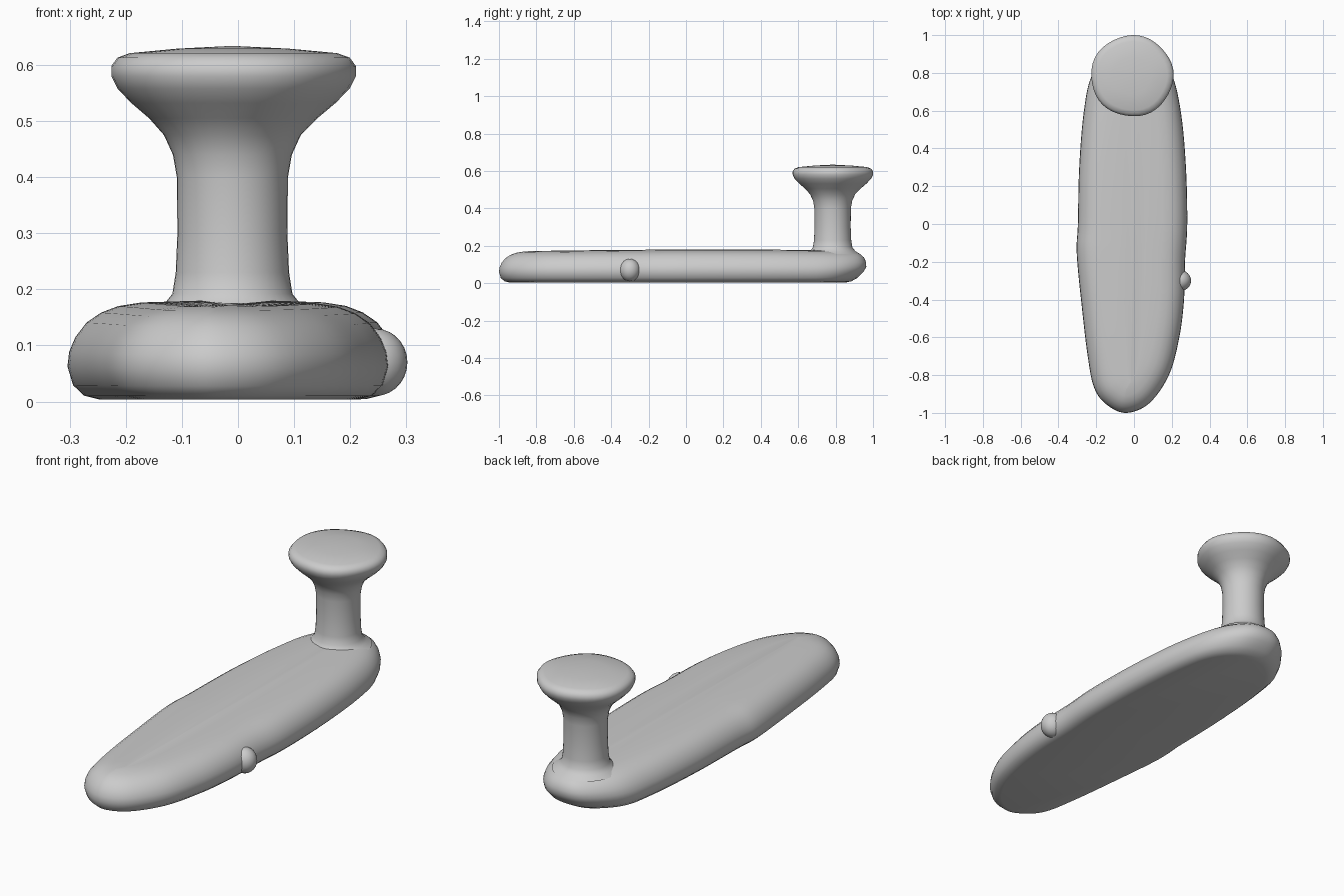
import bpy, bmesh, math
from mathutils import Vector

cube = bpy.data.objects.get("Cube")
if cube:
    bpy.data.objects.remove(cube, do_unlink=True)

grey = bpy.data.materials.new("plain grey")
grey.use_nodes = True
colour = (0.6, 0.6, 0.6, 1)
grey.diffuse_color = colour
grey.node_tree.nodes["Principled BSDF"].inputs["Base Color"].default_value = colour


def finish(name, bm):
    bmesh.ops.recalc_face_normals(bm, faces=bm.faces)
    mesh = bpy.data.meshes.new(name)
    bm.to_mesh(mesh)
    bm.free()
    mesh.materials.append(grey)
    obj = bpy.data.objects.new(name, mesh)
    bpy.context.collection.objects.link(obj)
    bpy.ops.object.select_all(action='DESELECT')
    obj.select_set(True)
    bpy.context.view_layer.objects.active = obj
    bpy.ops.object.shade_smooth_by_angle(angle=math.radians(50))
    return obj


def smooth_loop(points, steps):
    """Closed Catmull-Rom curve through the points."""
    pts, out = [Vector(p) for p in points], []
    n = len(pts)
    for i in range(n):
        a, b, c, d = (pts[(i + k - 1) % n] for k in range(4))
        for s in range(steps):
            t = s / steps
            out.append(0.5 * (2 * b + (c - a) * t + (2 * a - 5 * b + 4 * c - d) * t ** 2
                              + (3 * b - a - 3 * c + d) * t ** 3))
    return out


def bridge(bm, low, high):
    n = len(low)
    for i in range(n):
        j = (i + 1) % n
        bm.faces.new((low[i], low[j], high[j], high[i]))


# Long rounded base: the outline is inset at each level
outline = smooth_loop([
    (-.04, -1), (.08, -.95), (.185, -.8), (.24, -.6), (.265, -.4), (.27, -.2),
    (.282, 0), (.275, .3), (.25, .58), (.2, .8), (.11, .93), (0, .97),
    (-.11, .94), (-.22, .8), (-.265, .6), (-.29, .3), (-.297, 0), (-.303, -.16),
    (-.275, -.45), (-.245, -.7), (-.21, -.87), (-.14, -.96)], 6)
levels = [(.004, .055), (.01, .03), (.028, .01), (.06, 0), (.085, .003), (.11, .014),
          (.135, .034), (.152, .06), (.163, .09), (.169, .13)]
bm = bmesh.new()
rings = []
count = len(outline)
for z, inset in levels:
    ring = []
    for i, p in enumerate(outline):
        tangent = (outline[(i + 1) % count] - outline[i - 1]).normalized()
        q = p + Vector((-tangent.y, tangent.x)) * inset
        # The back end tucks in underneath
        back = max(0, (p.y - .7) / .27)
        q.y -= back * .7 * max(0, .09 - z)
        if z > .09:
            q.y += back * .35 * (z - .09)
        crown = .008 * (1 - (q.y - .15) ** 2) * z / .17
        ring.append(bm.verts.new((q.x, q.y, z + crown)))
    if rings:
        bridge(bm, rings[-1], ring)
    rings.append(ring)
bm.faces.new(rings[0])
# Gently crowned top, closed along the spine
inner = [bm.verts.new((v.co.x * .4, v.co.y * .96, v.co.z + .003)) for v in rings[-1]]
bridge(bm, rings[-1], inner)
bm.faces.new(inner)
finish("base", bm)

# Flared post and mushroom head turned around one axis
profile = [(.15, .155), (.123, .172), (.107, .192), (.101, .23), (.098, .3), (.099, .4),
           (.106, .44), (.122, .475), (.15, .505), (.182, .532), (.207, .558),
           (.218, .58), (.218, .598), (.207, .613), (.185, .621), (.1, .629)]
bm = bmesh.new()
previous = None
sides = 40
for r, z in profile:
    ring = []
    for i in range(sides):
        a = math.tau * i / sides
        wobble = 1 + (.012 * math.sin(5 * a + 1) if z > .5 else 0)
        ring.append(bm.verts.new((-.01 + r * wobble * math.cos(a),
                                  .784 + r * wobble * math.sin(a) * .985, z)))
    if previous:
        bridge(bm, previous, ring)
    previous = ring
tip = bm.verts.new((-.01, .784, .634))
for i in range(sides):
    bm.faces.new((previous[i], previous[(i + 1) % sides], tip))
finish("post_and_knob", bm)

# Small bump on the left edge
bm = bmesh.new()
bmesh.ops.create_uvsphere(bm, u_segments=24, v_segments=14, radius=1)
for v in bm.verts:
    v.co = Vector((.245 + v.co.x * .057, -.3 + v.co.y * .055, .07 + v.co.z * .06))
finish("side_bump", bm)
